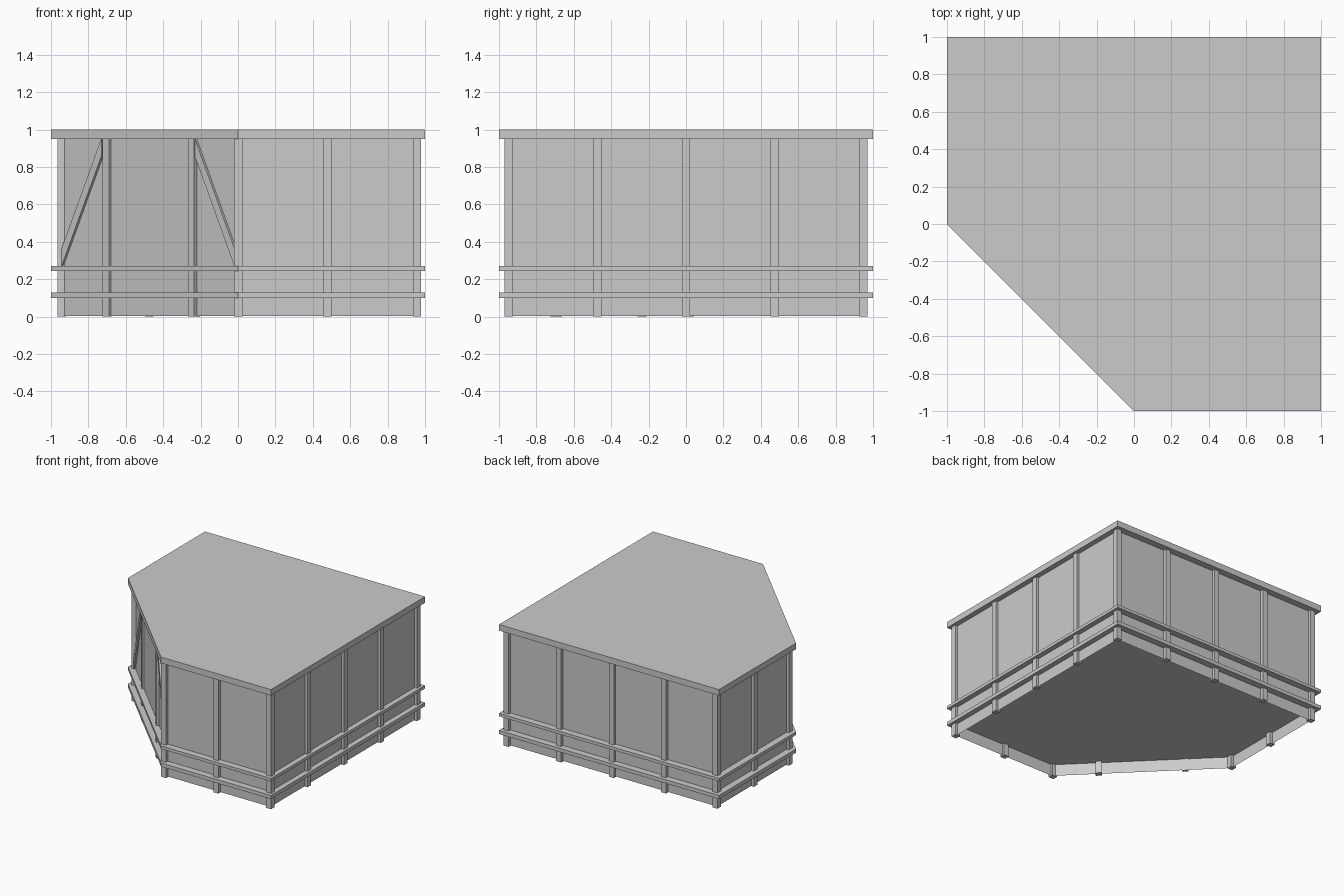
import bpy
import bmesh
from mathutils import Vector

if "Cube" in bpy.data.objects:
    bpy.data.objects.remove(bpy.data.objects["Cube"], do_unlink=True)

grey = bpy.data.materials.new("plain_grey")
grey.use_nodes = True
COLOUR = (0.6, 0.6, 0.6, 1)
grey.diffuse_color = COLOUR
grey.node_tree.nodes["Principled BSDF"].inputs["Base Color"].default_value = COLOUR


def extrude(name, points, offset, caps=True):
    """Sweep a flat outline along an offset, with or without end caps."""
    bm = bmesh.new()
    a = [bm.verts.new(p) for p in points]
    b = [bm.verts.new(Vector(p) + Vector(offset)) for p in points]
    for i in range(len(a)):
        j = (i + 1) % len(a)
        bm.faces.new((a[i], a[j], b[j], b[i]))
    if caps:
        bm.faces.new(a[::-1])
        bm.faces.new(b)
    bmesh.ops.recalc_face_normals(bm, faces=bm.faces)
    mesh = bpy.data.meshes.new(name)
    bm.to_mesh(mesh)
    bm.free()
    mesh.materials.append(grey)
    obj = bpy.data.objects.new(name, mesh)
    bpy.context.collection.objects.link(obj)
    return obj


def slab(name, outline, z0, z1, caps=True):
    return extrude(name, [(x, y, z0) for x, y in outline], (0, 0, z1 - z0), caps)


# Roof and the two protruding rail decks share one cut-corner outline
footprint = [(-1, 1), (-1, 0), (0, -1), (1, -1), (1, 1)]
slab("roof", footprint, 0.95, 1.0)
slab("upper_rail", footprint, 0.245, 0.27)
slab("lower_rail", footprint, 0.1, 0.13)

# Wall shell, open below the lower deck
wall = [(-0.945, 0.945), (-0.945, 0.015), (0.015, -0.945), (0.957, -0.945), (0.957, 0.945)]
slab("walls", wall, 0.004, 0.96, caps=False)

# Square posts along the four straight sides
H = 0.0225
right_x, left_x, side_y = 0.957, -0.943, 0.9475
spots = {(right_x, y) for y in (-side_y, -0.475, 0, 0.475, side_y)}
spots |= {(x, side_y) for x in (-0.475, 0, 0.478, left_x)}
spots |= {(left_x, y) for y in (0.02, 0.475)}
spots |= {(x, -side_y) for x in (0.002, 0.478)}
for x, y in sorted(spots):
    slab("post", [(x - H, y - H), (x + H, y - H), (x + H, y + H), (x - H, y + H)], 0, 0.96)


def corner_plate(name, profile, reach, depth):
    """Plate on the diagonal wall: x, z outline whose face lies on x + y = -reach."""
    d = depth * 0.7071
    return extrude(name, [(x, -reach - x, z) for x, z in profile], (d, d, 0))


# Door posts on the diagonal wall
for name, x0, x1, reach, depth in (("door_post_right", -0.725, -0.69, 0.95, 0.018),
                                   ("door_post_left", -0.266, -0.234, 0.96, 0.045)):
    corner_plate(name, [(x0, 0), (x1, 0), (x1, 0.96), (x0, 0.96)], reach, depth)

# Diagonal braces beside the doorway
for name, outer, inner in (("brace_right", -0.945, -0.73), ("brace_left", -0.018, -0.232)):
    corner_plate(name, [(outer, 0.265), (inner, 0.86), (inner, 0.955), (outer, 0.36)], 0.95, 0.018)
